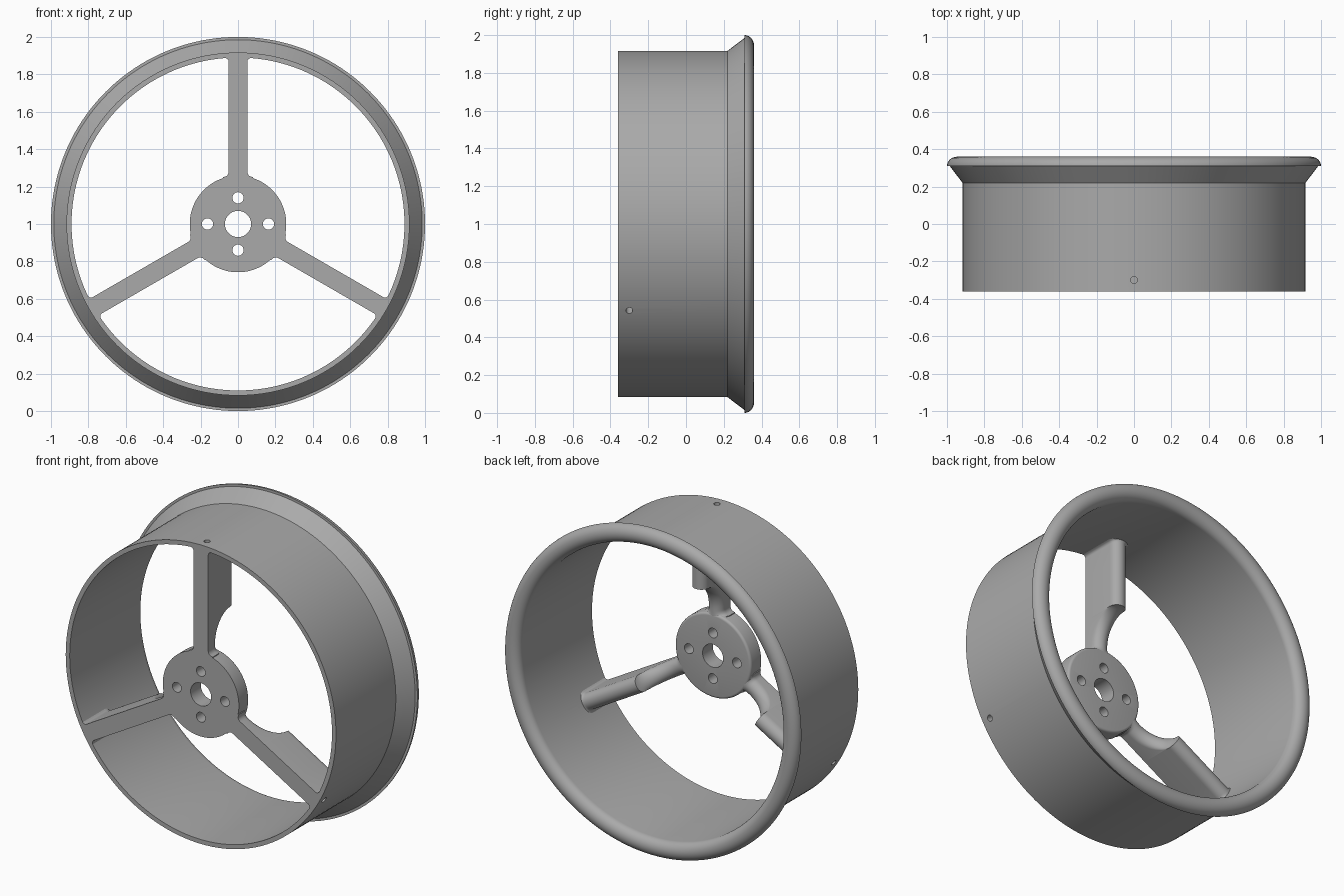
import bpy, bmesh, math
from mathutils import Matrix, Vector

cube = bpy.data.objects.get("Cube")
if cube:
    bpy.data.objects.remove(cube)

grey = bpy.data.materials.new("plain grey")
grey.use_nodes = True
GREY = (0.40, 0.40, 0.40, 1)
grey.diffuse_color = GREY
grey.node_tree.nodes["Principled BSDF"].inputs["Base Color"].default_value = GREY

AXIS = Matrix.Translation((0, 0, 1))     # duct axis runs along y at z = 1
FRONT = -0.36


def finish(name, bm, angle=30):
    bmesh.ops.remove_doubles(bm, verts=bm.verts, dist=1e-5)
    bmesh.ops.recalc_face_normals(bm, faces=bm.faces)
    bmesh.ops.transform(bm, matrix=AXIS, verts=bm.verts)
    mesh = bpy.data.meshes.new(name)
    bm.to_mesh(mesh)
    bm.free()
    mesh.materials.append(grey)
    obj = bpy.data.objects.new(name, mesh)
    bpy.context.collection.objects.link(obj)
    smooth(obj, angle)
    return obj


def smooth(obj, angle=30):
    obj.data.shade_smooth()
    obj.data.set_sharp_from_angle(angle=math.radians(angle))


def lathe(name, profile, steps):
    """Spin a closed (radius, y) profile round the duct axis."""
    bm = bmesh.new()
    verts = [bm.verts.new((r, y, 0)) for r, y in profile]
    edges = [bm.edges.new((v, verts[i - 1])) for i, v in enumerate(verts)]
    bmesh.ops.spin(bm, geom=verts + edges, cent=(0, 0, 0), axis=(0, 1, 0),
                   angle=math.tau, steps=steps)
    return finish(name, bm)


def drill(obj, holes):
    """Cut round holes given as (centre, direction, radius, length)."""
    bm = bmesh.new()
    for centre, direction, radius, length in holes:
        turn = Vector(direction).to_track_quat('Z', 'Y').to_matrix().to_4x4()
        bmesh.ops.create_cone(bm, cap_ends=True, segments=32, radius1=radius,
                              radius2=radius, depth=length,
                              matrix=Matrix.Translation(centre) @ turn)
    cutter = finish("hole_cutter", bm)
    cutter.hide_render = True
    mod = obj.modifiers.new("holes", 'BOOLEAN')
    mod.operation = 'DIFFERENCE'
    mod.solver = 'EXACT'
    mod.object = cutter
    bpy.context.view_layer.objects.active = obj
    bpy.ops.object.modifier_apply(modifier=mod.name)
    bpy.data.objects.remove(cutter)
    smooth(obj)


# Duct: thin tube, flared skirt and half-round lip at the back
INNER, OUTER, LIP_Y = 0.89, 0.917, 0.31
lip = [(0.945 + 0.055 * math.cos(a), LIP_Y + 0.05 * math.sin(a))
       for a in (math.pi * i / 16 for i in range(17))]
duct = lathe("duct", [(INNER, FRONT), (OUTER, FRONT), (OUTER, 0.22),
                      (0.985, LIP_Y)] + lip, 160)

# Hub: disc with centre bore, softened back edge and four bolt holes
HUB, HUB_BACK = 0.258, -0.26
edge = [(HUB - 0.015 * (1 - math.cos(a)), HUB_BACK - 0.015 * (1 - math.sin(a)))
        for a in (math.pi / 2 * i / 4 for i in range(5))]
hub = lathe("hub", [(0.07, FRONT), (HUB, FRONT)] + edge + [(0.07, HUB_BACK)], 96)
drill(hub, [((x, -0.3, z), (0, 1, 0), 0.03, 0.4)
            for x, z in ((0.163, 0), (-0.163, 0), (0, 0.14), (0, -0.14))])


def strut_depth(r):
    """Shallow at the hub, sweeping up a concave arc to full depth."""
    start, end, low, high = 0.29, 0.47, 0.10, 0.26
    t = min(max((r - start) / (end - start), 0), 1)
    return low + (high - low) * (1 - math.sqrt(1 - t * t))


def strut_half_width(r):
    """Parallel sides with small fillets at the hub and the duct."""
    width = 0.05
    for root, size in ((0.25, 0.03), (0.888, 0.02)):
        gap = min(abs(r - root) / size, 1)
        if r < 0.25 or r > 0.888:
            gap = 0 if abs(r - root) < 0.05 else 1
        width += size * (1 - math.sqrt(1 - (1 - gap) ** 2))
    return width


def strut(name, angle):
    stations = [0.225] + [0.25 + 0.03 * i / 6 for i in range(7)]
    stations += [0.29 + 0.18 * math.sin(math.pi / 2 * i / 16) for i in range(17)]
    stations += [0.6, 0.75] + [0.868 + 0.02 * i / 5 for i in range(6)] + [0.905]
    bm = bmesh.new()
    rings = []
    for r in stations:
        w, back = strut_half_width(r), FRONT + strut_depth(r)
        nose = [(w * math.cos(a), back - 0.05 * (1 - math.sin(a)))
                for a in (math.pi * i / 14 for i in range(15))]
        rings.append([bm.verts.new((x, y, r))
                      for x, y in [(-w, FRONT), (w, FRONT)] + nose])
    for a, b in zip(rings, rings[1:]):
        for i in range(len(a)):
            bm.faces.new((a[i - 1], a[i], b[i], b[i - 1]))
    bm.faces.new(rings[0])
    bm.faces.new(rings[-1])
    bmesh.ops.transform(bm, matrix=Matrix.Rotation(angle, 4, 'Y'), verts=bm.verts)
    return finish(name, bm)


# Three struts, each with a screw hole drilled in through the duct wall
screws = []
for name, turn in (("top_strut", 0), ("left_strut", 120), ("right_strut", 240)):
    a = math.radians(turn)
    out = Vector((math.sin(a), 0, math.cos(a)))
    screw = (out * 0.87 + Vector((0, -0.3, 0)), out, 0.018, 0.2)
    drill(strut(name, a), [screw])
    screws.append(screw)
drill(duct, screws)
